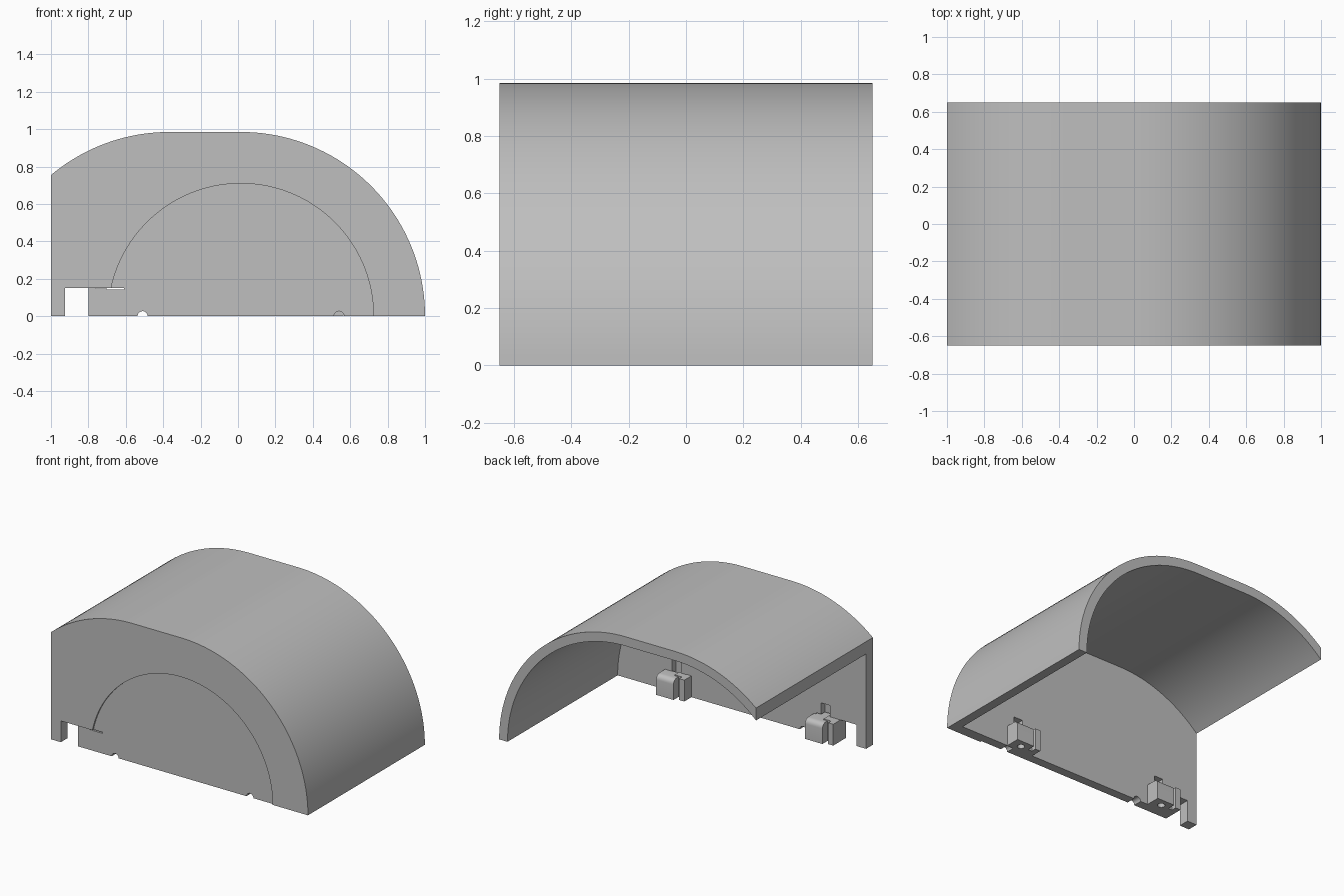
import bpy, bmesh, math
from mathutils import Matrix

if "Cube" in bpy.data.objects:
    bpy.data.objects.remove(bpy.data.objects["Cube"])

grey = bpy.data.materials.new("plain_grey")
grey.use_nodes = True
color = (0.52, 0.52, 0.52, 1)
grey.diffuse_color = color
grey.node_tree.nodes["Principled BSDF"].inputs["Base Color"].default_value = color

FRONT, BACK, WALL, SKIN = -0.65, 0.65, 0.075, 0.065
RIGHT_C, LEFT_C, RADIUS = 0.015, -0.367, 0.985


def prism(name, profile, y0, y1):
    """Extrude an (x, z) outline along y."""
    bm = bmesh.new()
    face = bm.faces.new([bm.verts.new((x, y0, z)) for x, z in profile])
    new = bmesh.ops.extrude_face_region(bm, geom=[face])["geom"]
    verts = [v for v in new if isinstance(v, bmesh.types.BMVert)]
    bmesh.ops.translate(bm, vec=(0, y1 - y0, 0), verts=verts)
    bmesh.ops.recalc_face_normals(bm, faces=bm.faces)
    mesh = bpy.data.meshes.new(name)
    bm.to_mesh(mesh)
    bm.free()
    mesh.materials.append(grey)
    obj = bpy.data.objects.new(name, mesh)
    bpy.context.collection.objects.link(obj)
    return obj


def box(name, x0, x1, y0, y1, z0, z1):
    return prism(name, [(x0, z0), (x1, z0), (x1, z1), (x0, z1)], y0, y1)


def circle(cx, cz, r, n=64):
    return [(cx + r * math.cos(2 * math.pi * i / n), cz + r * math.sin(2 * math.pi * i / n))
            for i in range(n)]


def arch(r, x_end, z_base):
    """Two equal arcs joined by a flat top, cut off at x_end."""
    stop = math.acos((x_end - LEFT_C) / r)
    right = [(RIGHT_C + r * math.cos(a), r * math.sin(a))
             for a in (math.pi / 2 * i / 40 for i in range(41))]
    left = [(LEFT_C + r * math.cos(a), r * math.sin(a))
            for a in (math.pi / 2 + (stop - math.pi / 2) * i / 20 for i in range(21))]
    base = [(x_end, z_base)]
    if z_base < 0:
        base.append((RIGHT_C + r, z_base))
    return right + left + base


def apply(obj, tool, operation="DIFFERENCE"):
    mod = obj.modifiers.new("join", "BOOLEAN")
    mod.object, mod.operation, mod.solver = tool, operation, "EXACT"
    bpy.context.view_layer.objects.active = obj
    bpy.ops.object.modifier_apply(modifier=mod.name)
    bpy.data.objects.remove(tool)


# Hood: solid arch, hollowed from the back, below and the open side
hood = prism("hood_shell", arch(RADIUS, -1, 0), FRONT, BACK)
apply(hood, prism("hollow", arch(RADIUS - SKIN, -1.15, -0.1), FRONT + WALL, BACK + 0.1))

# Shallow round recess, corner notch and cable holes in the front wall
apply(hood, prism("recess", circle(RIGHT_C, 0, 0.71, 96), FRONT - 0.1, FRONT + 0.012))
apply(hood, box("notch", -0.925, -0.61, FRONT - 0.1, FRONT + WALL + 0.02, -0.1, 0.15))
for x in (-0.51, 0.54):
    apply(hood, prism("cable_hole", circle(x, 0, 0.027, 24), FRONT - 0.1, FRONT + WALL + 0.02))

# Pockets in the inside of the wall, above each mounting block
for shift in (0, 1.16):
    apply(hood, box("pocket", -0.72 + shift, -0.65 + shift, FRONT + 0.035,
                    FRONT + WALL + 0.02, 0.1, 0.23))


def mounting_block(name, shift, y0):
    """Main lug with rounded top, narrow column, filler and a pin hole below."""
    lug = box(name, -0.73 + shift, -0.595 + shift, y0, -0.475, 0, 0.142)
    bevel = lug.modifiers.new("round_top", "BEVEL")
    weight = lug.data.attributes.new("bevel_weight_edge", "FLOAT", "EDGE")
    for edge in lug.data.edges:
        a, b = (lug.data.vertices[i].co for i in edge.vertices)
        if min(a.z, b.z) > 0.1 and min(a.y, b.y) > -0.5:
            weight.data[edge.index].value = 1
    bevel.limit_method, bevel.width, bevel.segments = "WEIGHT", 0.035, 5
    bpy.context.view_layer.objects.active = lug
    bpy.ops.object.modifier_apply(modifier=bevel.name)
    apply(lug, box("column", -0.8 + shift, -0.76 + shift, y0, -0.495, 0, 0.15), "UNION")
    apply(lug, box("filler", -0.78 + shift, -0.70 + shift, y0, -0.53, 0, 0.148), "UNION")
    pin = prism("pin_hole", circle(-0.67 + shift, 0.53, 0.024, 24), -0.1, 0.08)
    pin.data.transform(Matrix.Rotation(-math.pi / 2, 4, "X"))
    pin.data.transform(Matrix.Translation((0, -1.06 if pin.data.vertices[0].co.y > 0 else 0, 0)))
    apply(lug, pin)
    return lug


blocks = [mounting_block("notch_mounting_block", 0, FRONT + 0.012),
          mounting_block("inner_mounting_block", 1.16, FRONT + WALL - 0.005)]

# Smooth curves, crisp edges
for obj in [hood] + blocks:
    bpy.ops.object.select_all(action="DESELECT")
    obj.select_set(True)
    bpy.context.view_layer.objects.active = obj
    bpy.ops.object.shade_smooth_by_angle(angle=math.radians(30))
